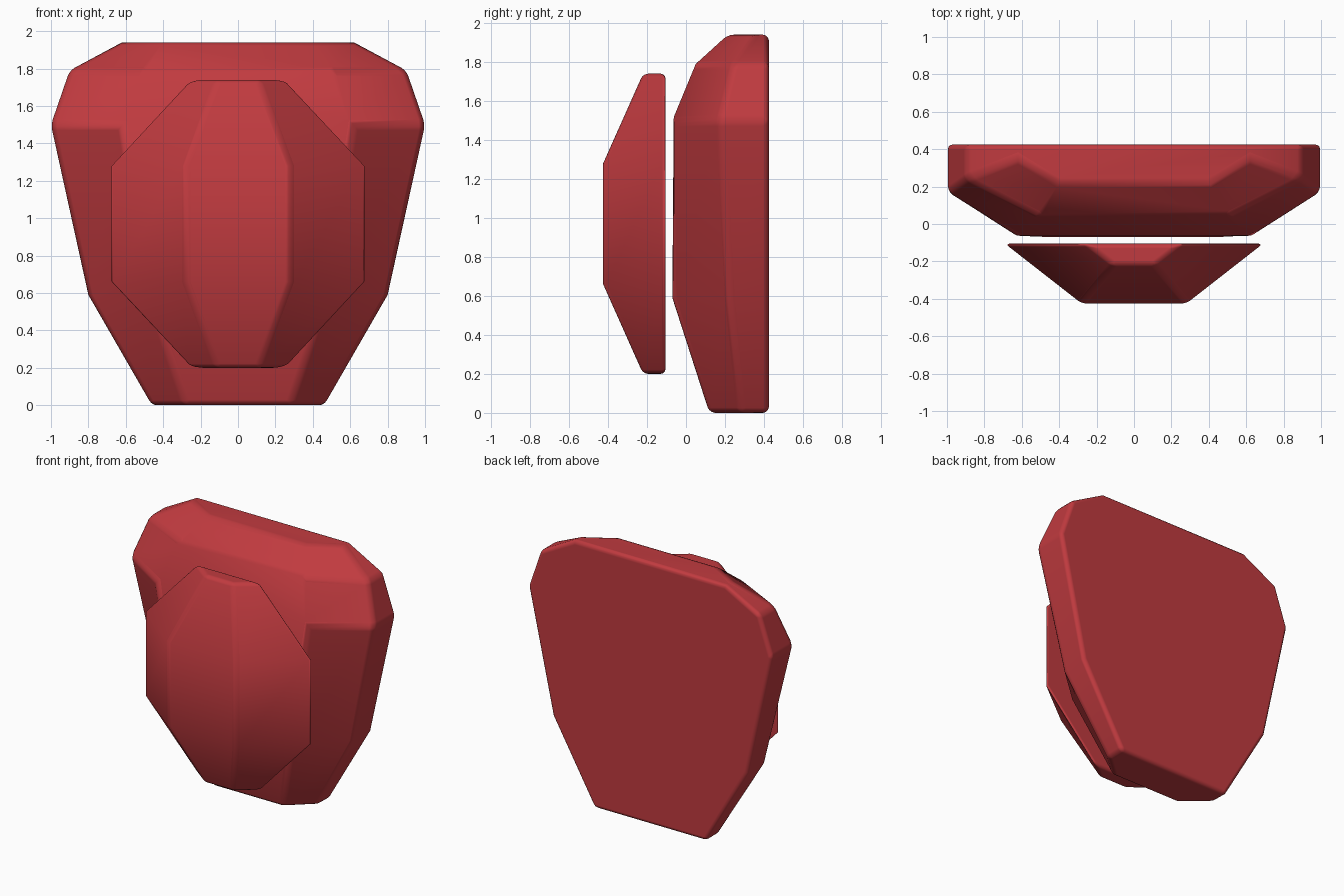
import bpy, bmesh, math

cube = bpy.data.objects.get("Cube")
if cube:
    bpy.data.objects.remove(cube, do_unlink=True)

red = bpy.data.materials.new("deep red")
RED = (0.53, 0.043, 0.05, 1)
red.use_nodes = True
red.diffuse_color = RED
red.node_tree.nodes["Principled BSDF"].inputs["Base Color"].default_value = RED


def loft(name, rings, bevel):
    """Skin stacked rings; each ring is (z, right half of the outline, front to back)."""
    bm = bmesh.new()
    loops = []
    for z, half in rings:
        outline = half + [(-x, y) for x, y in reversed(half)]
        loops.append([bm.verts.new((x, y, z)) for x, y in outline])
    n = len(loops[0])
    for low, high in zip(loops, loops[1:]):
        for i in range(n):
            j = (i + 1) % n
            bm.faces.new((low[i], low[j], high[j], high[i]))
    bm.faces.new(loops[0])
    bm.faces.new(loops[-1])
    # Merge the flat back into one face
    back = max(v.co.y for v in bm.verts)
    edges = [e for e in bm.edges if len(e.link_faces) == 2
             and all(abs(v.co.y - back) < 1e-5 for f in e.link_faces for v in f.verts)]
    bmesh.ops.dissolve_edges(bm, edges=edges, use_verts=False)
    bmesh.ops.recalc_face_normals(bm, faces=bm.faces)
    mesh = bpy.data.meshes.new(name)
    bm.to_mesh(mesh)
    bm.free()
    mesh.materials.append(red)
    obj = bpy.data.objects.new(name, mesh)
    bpy.context.collection.objects.link(obj)
    mod = obj.modifiers.new("soft edges", "BEVEL")
    mod.width = bevel
    mod.segments = 3
    mod.limit_method = "ANGLE"
    mod.angle_limit = math.radians(30)
    mod.harden_normals = True
    mesh.shade_smooth()
    return obj


# Broad back shell: front corner, side corner, back corner per level
BACK = 0.425
shell = [(0, 0.28, 0.12, 0.46, 0.28),
         (0.59, 0.48, -0.07, 0.80, 0.22),
         (1.5, 0.62, -0.07, 1.0, 0.17),
         (1.79, 0.52, 0.05, 0.90, 0.24),
         (1.94, 0.40, 0.215, 0.62, 0.35)]
loft("back_shell", [(z, [(fx, fy), (sx, sy), (sx, BACK)]) for z, fx, fy, sx, sy in shell], 0.03)

# Faceted front plate, symmetric about its middle height
MIDDLE = 0.97
end = [(0.11, -0.22), (0.26, -0.105)]
belly = [(0.28, -0.425), (0.69, -0.105)]
loft("front_plate", [(MIDDLE + dz, half) for dz, half in
                     ((-0.77, end), (-0.31, belly), (0.31, belly), (0.77, end))], 0.025)
